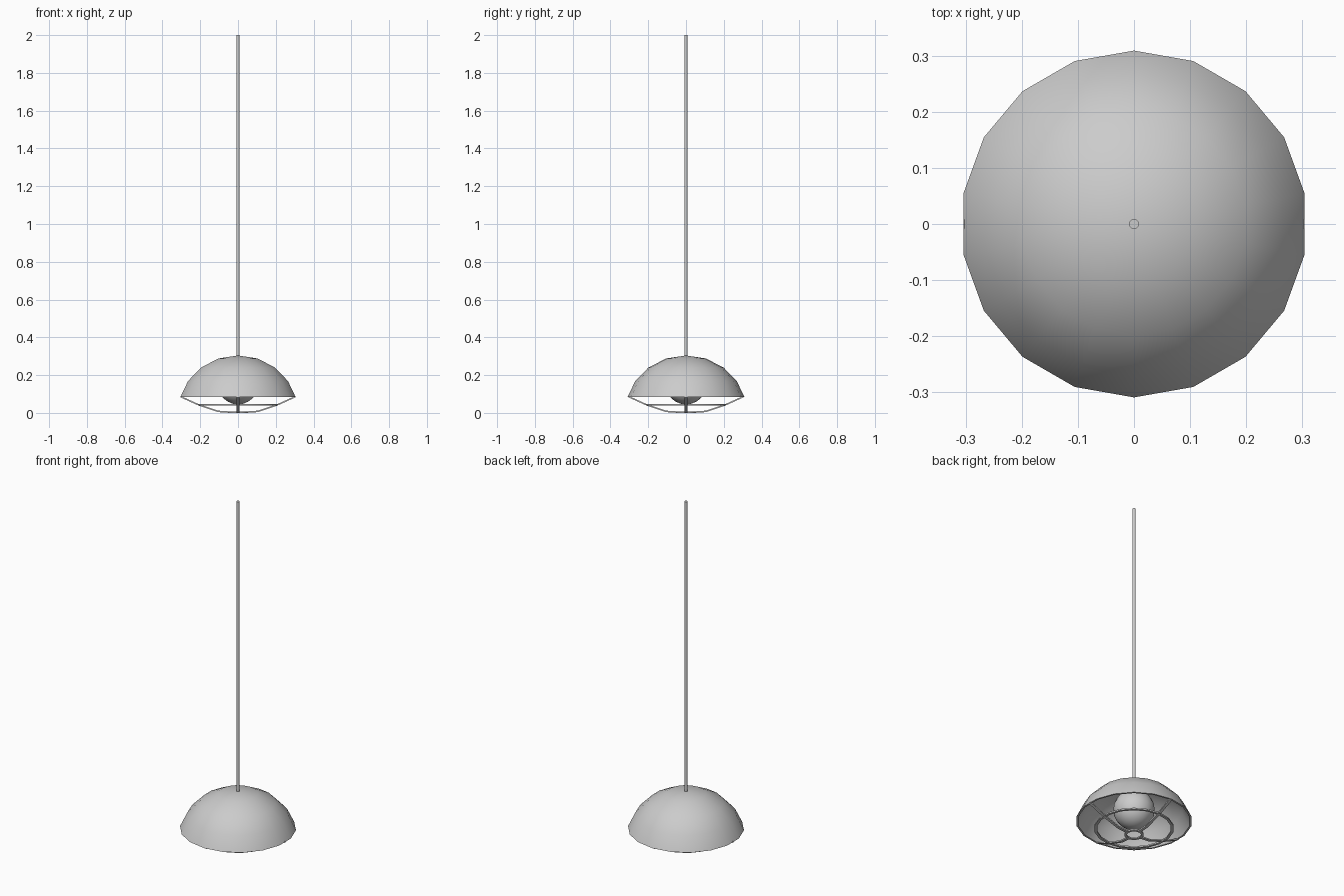
import bpy, math
from mathutils import Vector

if "Cube" in bpy.data.objects:
    bpy.data.objects.remove(bpy.data.objects["Cube"])

SEG = 18


def make(name, verts, faces, smooth=True):
    mesh = bpy.data.meshes.new(name)
    mesh.from_pydata(verts, [], faces)
    ob = bpy.data.objects.new(name, mesh)
    bpy.context.collection.objects.link(ob)
    bpy.ops.object.select_all(action='DESELECT')
    ob.select_set(True)
    bpy.context.view_layer.objects.active = ob
    bpy.ops.object.mode_set(mode='EDIT')
    bpy.ops.mesh.select_all(action='SELECT')
    bpy.ops.mesh.remove_doubles(threshold=0.0001)
    bpy.ops.mesh.normals_make_consistent(inside=False)
    bpy.ops.object.mode_set(mode='OBJECT')
    if smooth:
        bpy.ops.object.shade_smooth_by_angle(angle=math.radians(40))
    return ob


def lathe(name, profile, seg=SEG, closed=True):
    """Revolve (radius, z) points around z, first vertex on the y axis."""
    n = len(profile)
    verts = []
    for i in range(seg):
        a = math.pi / 2 + 2 * math.pi * i / seg
        verts += [(r * math.cos(a), r * math.sin(a), z) for r, z in profile]
    faces = []
    for i in range(seg):
        p, q = i * n, (i + 1) % seg * n
        for j in range(n if closed else n - 1):
            k = (j + 1) % n
            faces.append((p + j, q + j, q + k, p + k))
    return make(name, verts, faces)


def band(name, r, z, width=0.014, height=0.008):
    a, b = r - width / 2, r + width / 2
    c, d = z - height / 2, z + height / 2
    return lathe(name, [(a, c), (b, c), (b, d), (a, d)])


# Dome shade: thin shell with an open bottom
outer = [(0, 0.304), (0.106, 0.288), (0.2, 0.239), (0.269, 0.168), (0.309, 0.085)]
inner = [(0.299, 0.085), (0.260, 0.163), (0.194, 0.230), (0.103, 0.278), (0, 0.294)]
lathe("shade", outer + inner, closed=False)

# Guard rings under the shade
band("guard_inner_ring", 0.045, 0.004)
band("guard_outer_ring", 0.205, 0.042)

# Four bent guard spokes
path = [(0.045, 0.004), (0.105, 0.008), (0.205, 0.041), (0.304, 0.086)]
for s in range(4):
    a = s * math.pi / 2
    u = Vector((math.cos(a), math.sin(a), 0))
    v = Vector((-math.sin(a), math.cos(a), 0)) * 0.008
    verts, faces = [], []
    for r, z in path:
        for side, h in ((-1, -0.004), (1, -0.004), (1, 0.004), (-1, 0.004)):
            verts.append(u * r + v * side + Vector((0, 0, z + h)))
    for i in range(len(path) - 1):
        for j in range(4):
            k = (j + 1) % 4
            faces.append((i * 4 + j, i * 4 + k, i * 4 + 4 + k, i * 4 + 4 + j))
    e = len(verts) - 4
    faces += [(0, 1, 2, 3), (e, e + 1, e + 2, e + 3)]
    make(f"guard_spoke_{s + 1}", verts, faces)

# Globe bulb
bpy.ops.mesh.primitive_uv_sphere_add(segments=SEG, ring_count=12, radius=0.11,
                                     location=(0, 0, 0.155))
bpy.context.object.name = "bulb"
bpy.ops.object.shade_smooth()

# Hanging rod
bpy.ops.mesh.primitive_cylinder_add(vertices=12, radius=0.009, depth=1.74,
                                    location=(0, 0, 1.13))
bpy.context.object.name = "hanging_rod"
bpy.ops.object.shade_smooth_by_angle(angle=math.radians(40))
